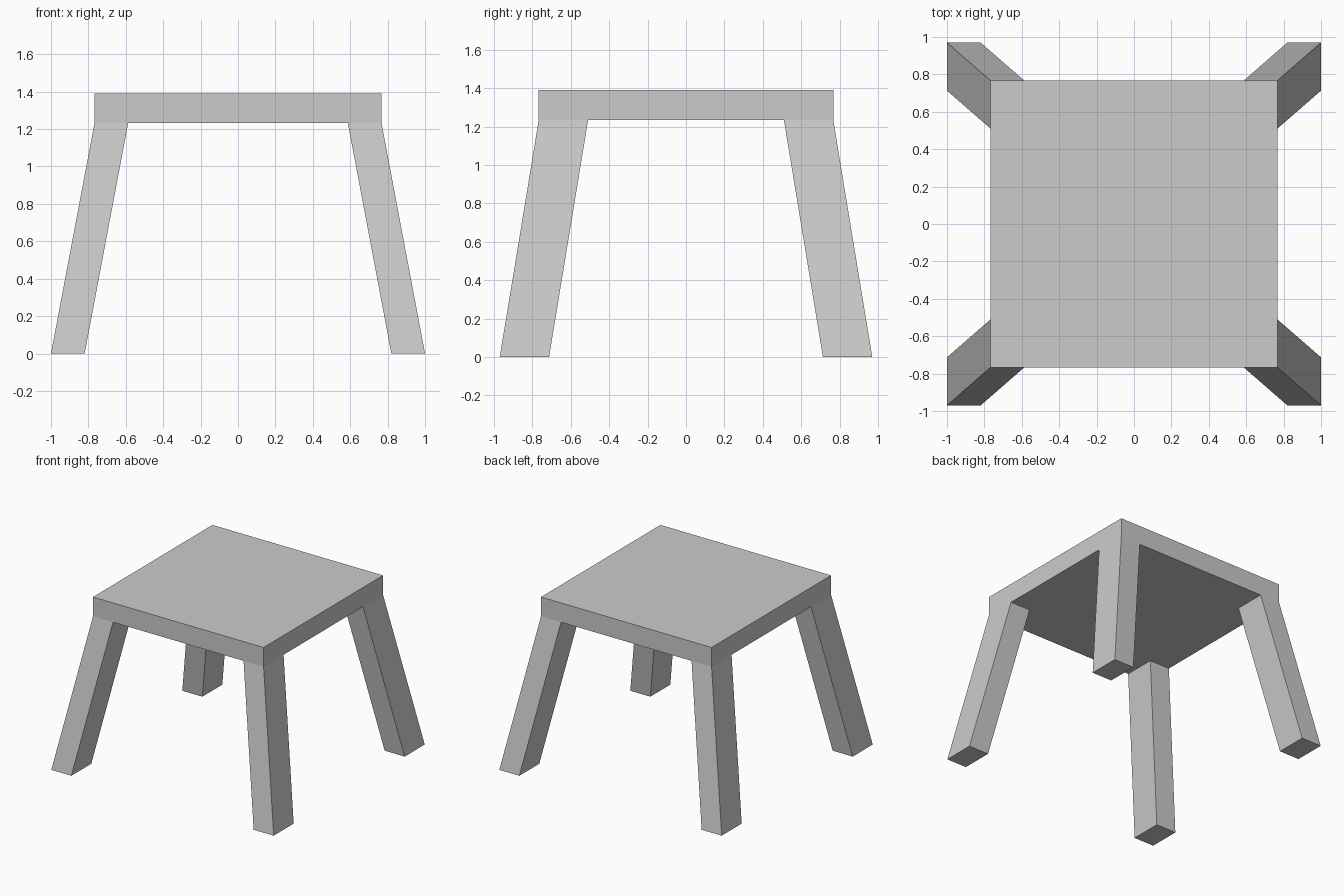
import bpy
import bmesh

if "Cube" in bpy.data.objects:
    bpy.data.objects.remove(bpy.data.objects["Cube"])

SEAT = 0.767                  # half width of the seat
SEAT_LOW, SEAT_TOP = 1.233, 1.39
LEG_X, LEG_Y = 0.18, 0.257    # leg cross-section
FOOT_X, FOOT_Y = 1.0, 0.97    # outer corner of each foot


def block(name, bottom, top):
    """Six-sided block between two rectangles (x0, x1, y0, y1, z)."""
    bm = bmesh.new()
    rings = []
    for x0, x1, y0, y1, z in (bottom, top):
        corners = ((x0, y0), (x1, y0), (x1, y1), (x0, y1))
        rings.append([bm.verts.new((x, y, z)) for x, y in corners])
    low, high = rings
    bm.faces.new(low[::-1])
    bm.faces.new(high)
    for i in range(4):
        j = (i + 1) % 4
        bm.faces.new((low[i], low[j], high[j], high[i]))
    bmesh.ops.recalc_face_normals(bm, faces=bm.faces)
    mesh = bpy.data.meshes.new(name)
    bm.to_mesh(mesh)
    bm.free()
    obj = bpy.data.objects.new(name, mesh)
    bpy.context.collection.objects.link(obj)
    return obj


# Square seat slab
block("seat", (-SEAT, SEAT, -SEAT, SEAT, SEAT_LOW), (-SEAT, SEAT, -SEAT, SEAT, SEAT_TOP))

# Splayed leg, mirrored to all four corners
legs = block("legs",
             (FOOT_X - LEG_X, FOOT_X, FOOT_Y - LEG_Y, FOOT_Y, 0),
             (SEAT - LEG_X, SEAT, SEAT - LEG_Y, SEAT, SEAT_LOW))
mirror = legs.modifiers.new("four corners", 'MIRROR')
mirror.use_axis = (True, True, False)
